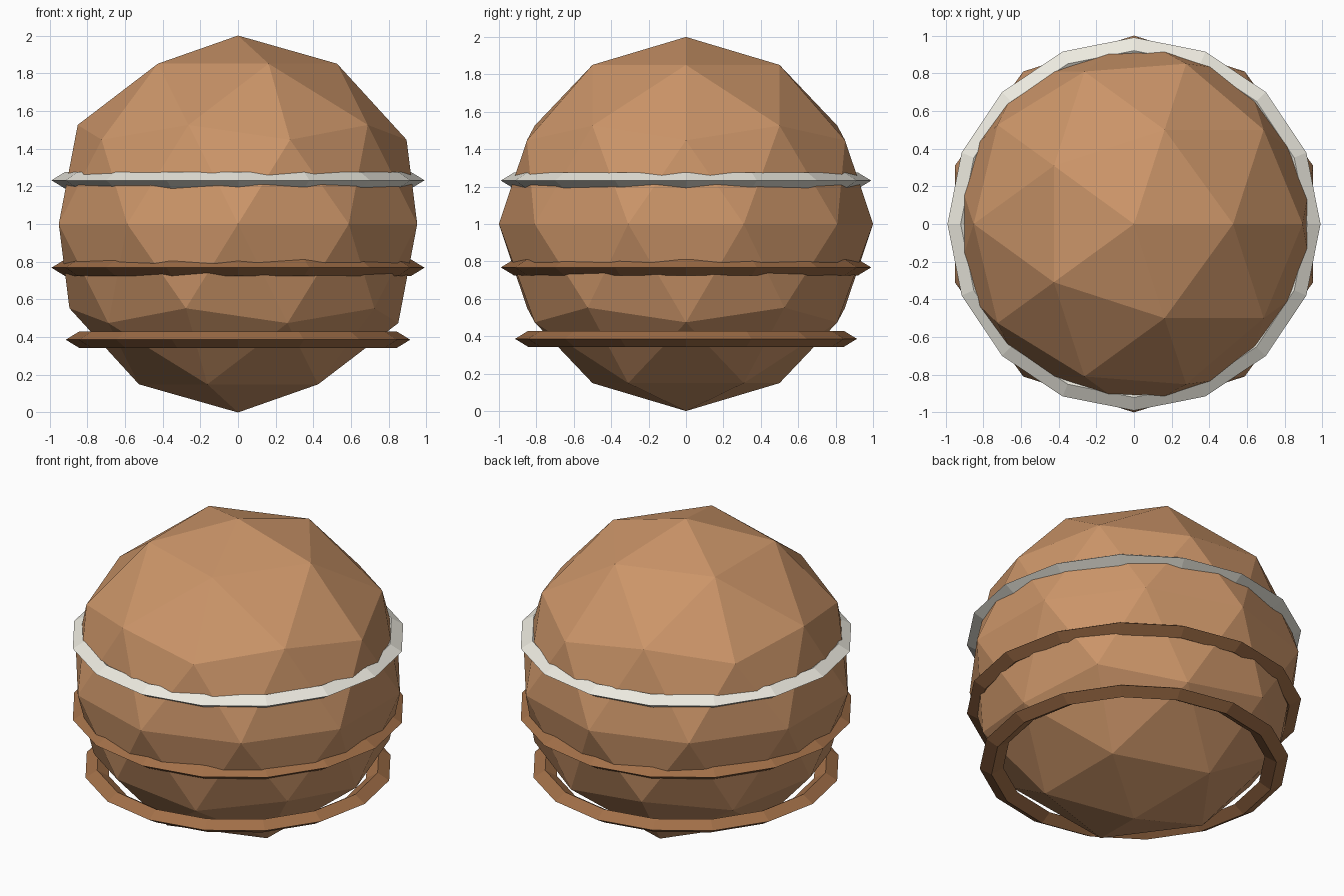
import bpy

if "Cube" in bpy.data.objects:
    bpy.data.objects.remove(bpy.data.objects["Cube"])


def material(name, rgb):
    m = bpy.data.materials.new(name)
    m.diffuse_color = (*rgb, 1)
    m.use_nodes = True
    m.node_tree.nodes["Principled BSDF"].inputs["Base Color"].default_value = m.diffuse_color
    return m


tan = material("tan", (0.60, 0.30, 0.14))
brown = material("brown", (0.36, 0.16, 0.065))
cream = material("cream", (0.84, 0.82, 0.74))

# Faceted ball body
bpy.ops.mesh.primitive_ico_sphere_add(subdivisions=2, radius=1, location=(0, 0, 1))
body = bpy.context.object
body.name = "ball_body"
body.data.materials.append(tan)


# Flattened diamond-section bands around the ball
def band(name, z, radius, mat):
    bpy.ops.mesh.primitive_torus_add(
        major_segments=16, minor_segments=4,
        major_radius=radius, minor_radius=0.07, location=(0, 0, z))
    ring = bpy.context.object
    ring.name = name
    ring.scale.z = 0.61
    ring.data.materials.append(mat)


band("upper_band", 1.232, 0.92, cream)
band("middle_band", 0.768, 0.92, brown)
band("lower_band", 0.386, 0.844, brown)
